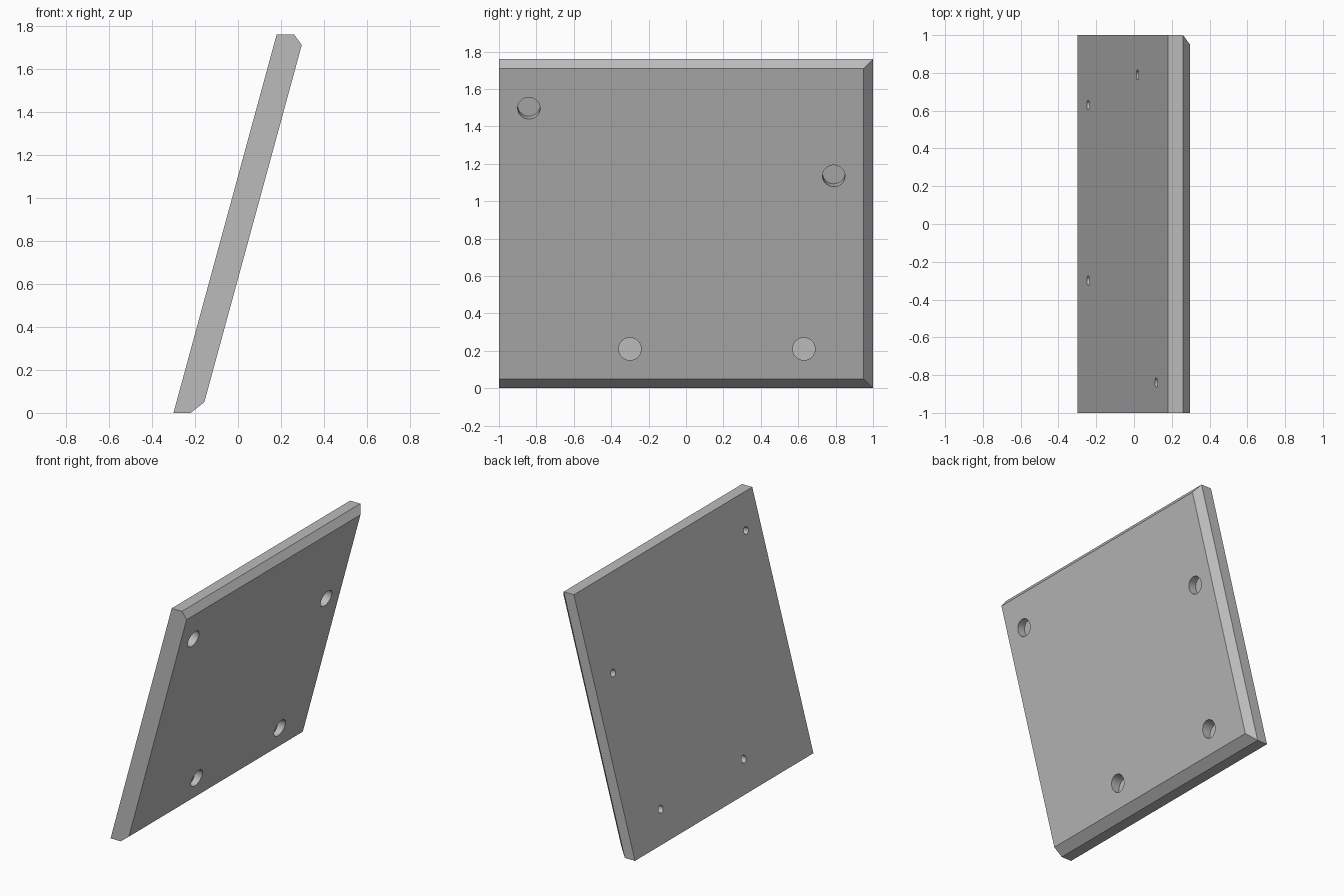
import bpy, bmesh, math
from mathutils import Vector

HEIGHT, LEAN = 1.76, 0.48 / 1.76     # plate height and x shift per unit of z
THICK, EDGE, BEVEL = 0.13, 0.08, 0.05

cube = bpy.data.objects.get("Cube")
if cube:
    bpy.data.objects.remove(cube, do_unlink=True)

grey = bpy.data.materials.new("plain grey")
grey.use_nodes = True
colour = (0.5, 0.5, 0.5, 1)
grey.diffuse_color = colour
grey.node_tree.nodes["Principled BSDF"].inputs["Base Color"].default_value = colour


def on_plate(offset, y, z):
    """Point at a horizontal offset from the leaning back surface."""
    return Vector((-0.30 + LEAN * z + offset, y, z))


def make_object(name, bm):
    bmesh.ops.recalc_face_normals(bm, faces=bm.faces)
    mesh = bpy.data.meshes.new(name)
    bm.to_mesh(mesh)
    bm.free()
    mesh.materials.append(grey)
    obj = bpy.data.objects.new(name, mesh)
    bpy.context.collection.objects.link(obj)
    return obj


# Leaning plate, chamfered along the top, bottom and back edges
bm = bmesh.new()
for y in (-1, 1):
    for z in (0, HEIGHT):
        for offset in (0, EDGE):
            bm.verts.new(on_plate(offset, y, z))
for y in (-1, 1 - BEVEL):
    for z in (BEVEL, HEIGHT - BEVEL):
        bm.verts.new(on_plate(THICK, y, z))
bmesh.ops.convex_hull(bm, input=bm.verts)
bmesh.ops.dissolve_limit(bm, angle_limit=0.01, verts=bm.verts, edges=bm.edges)
plate = make_object("leaning_plate", bm)

# Wide recesses on the right surface, narrow holes on the left one
tilt = math.atan(LEAN)
square_axis = Vector((math.cos(tilt), 0, -math.sin(tilt)))
level_axis = Vector((1, 0, 0))
holes = [(-0.84, 1.497, square_axis), (0.79, 1.135, square_axis),
         (-0.30, 0.21, level_axis), (0.63, 0.21, level_axis)]


def add_cutter(bm, start, axis, radius, length):
    turn = axis.to_track_quat('Z', 'Y').to_matrix().to_4x4()
    turn.translation = start + axis * length / 2
    bmesh.ops.create_cone(bm, cap_ends=True, segments=48, radius1=radius,
                          radius2=radius, depth=length, matrix=turn)


bm = bmesh.new()
for y, z, axis in holes:
    rim = on_plate(THICK, y, z)
    add_cutter(bm, rim - axis * 0.06, axis, 0.06, 0.2)
    through = THICK * (math.cos(tilt) if axis is square_axis else 1)
    add_cutter(bm, rim - axis * (through - 0.045), -axis, 0.025, 0.2)
cutter = make_object("hole_cutter", bm)
cutter.hide_render = True

cut = plate.modifiers.new("holes", 'BOOLEAN')
cut.operation = 'DIFFERENCE'
cut.solver = 'EXACT'
cut.object = cutter
bpy.ops.object.select_all(action='DESELECT')
plate.select_set(True)
bpy.context.view_layer.objects.active = plate
bpy.ops.object.modifier_apply(modifier=cut.name)
bpy.data.objects.remove(cutter, do_unlink=True)

# Smooth hole walls, sharp everywhere else
bpy.ops.object.shade_smooth_by_angle(angle=math.radians(25))
